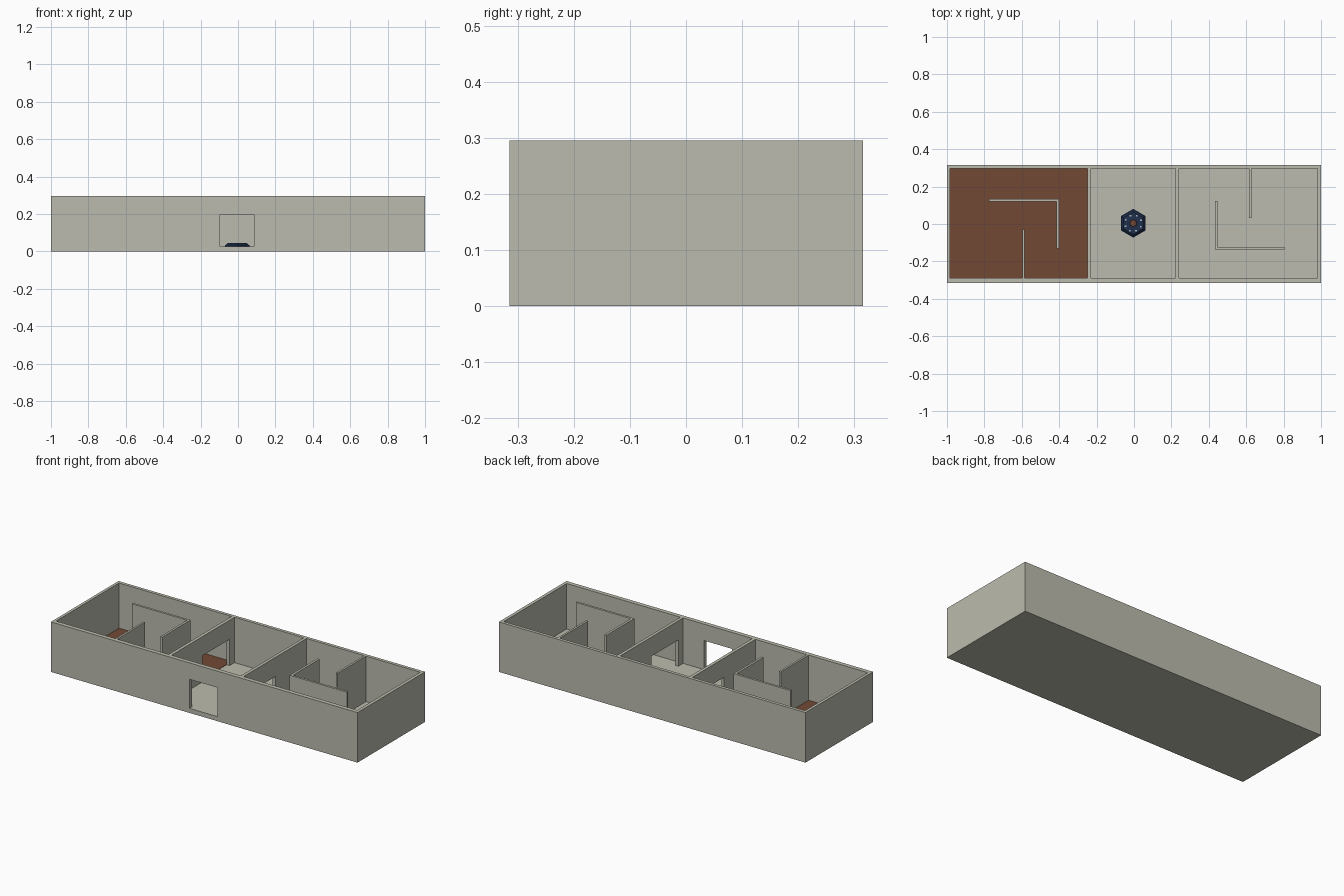
import bpy, bmesh, math

if "Cube" in bpy.data.objects:
    bpy.data.objects.remove(bpy.data.objects["Cube"])

FLOOR, TOP = 0.027, 0.295


def material(name, rgb):
    m = bpy.data.materials.new(name)
    m.diffuse_color = (*rgb, 1)
    m.use_nodes = True
    m.node_tree.nodes["Principled BSDF"].inputs["Base Color"].default_value = m.diffuse_color
    return m


PLASTER = material("warm grey plaster", (0.50, 0.50, 0.425))
CLAY = material("clay brown", (0.171, 0.066, 0.035))
NAVY = material("dark navy", (0.014, 0.030, 0.072))
PALE = material("pale blue", (0.40, 0.50, 0.58))


def add_object(name, bm, mat):
    me = bpy.data.meshes.new(name)
    bm.to_mesh(me)
    bm.free()
    me.materials.append(mat)
    ob = bpy.data.objects.new(name, me)
    bpy.context.collection.objects.link(ob)
    return ob


def box(name, x0, x1, y0, y1, z0, z1, mat):
    bm = bmesh.new()
    bmesh.ops.create_cube(bm, size=1)
    for v in bm.verts:
        v.co = ((x0 + x1) / 2 + v.co.x * (x1 - x0),
                (y0 + y1) / 2 + v.co.y * (y1 - y0),
                (z0 + z1) / 2 + v.co.z * (z1 - z0))
    return add_object(name, bm, mat)


def hexagon(name, r_low, r_high, z0, z1, mat, centre=(-0.004, 0.004)):
    bm = bmesh.new()
    bmesh.ops.create_cone(bm, cap_ends=True, segments=6,
                          radius1=r_low, radius2=r_high, depth=z1 - z0)
    # corners point along y
    spin = math.radians(30) if any(abs(v.co.y) < 1e-5 for v in bm.verts) else 0
    c, s = math.cos(spin), math.sin(spin)
    for v in bm.verts:
        x, y, z = v.co
        v.co = (c * x - s * y + centre[0], s * x + c * y + centre[1],
                z + (z0 + z1) / 2)
    return add_object(name, bm, mat)


def cut(target, *dims):
    """Carve a box out of the target and throw the cutter away."""
    cutter = box("cutter", *dims, PLASTER)
    cutter.hide_render = True
    mod = target.modifiers.new("cut", 'BOOLEAN')
    mod.operation, mod.solver, mod.object = 'DIFFERENCE', 'EXACT', cutter
    bpy.context.view_layer.objects.active = target
    bpy.ops.object.modifier_apply(modifier=mod.name)
    bpy.data.objects.remove(cutter)


# Building shell: floor slab, outer walls and two partitions
shell = box("building_shell", -1, 1, -0.315, 0.315, 0, TOP, PLASTER)
for x0, x1 in ((-0.983, -0.249), (-0.230, 0.222), (0.240, 0.981)):
    cut(shell, x0, x1, -0.29, 0.296, FLOOR, TOP + 0.1)

# Front entrance and the doorway in each partition
cut(shell, -0.096, 0.086, -0.4, -0.25, FLOOR, 0.198)
cut(shell, -0.27, -0.21, 0.0, 0.25, FLOOR, 0.182)
cut(shell, 0.20, 0.26, -0.245, 0.005, FLOOR, 0.182)

# Coloured floor of the left room
box("left_room_floor", -0.983, -0.249, -0.29, 0.296, FLOOR, FLOOR + 0.002, CLAY)

# Inner divider walls: an L and a stub in each side room
dividers = {
    "left_long_divider": (-0.776, -0.415, 0.120, 0.133),
    "left_cross_divider": (-0.415, -0.402, -0.130, 0.133),
    "left_stub_divider": (-0.597, -0.585, -0.290, -0.030),
    "right_long_divider": (0.446, 0.805, -0.136, -0.123),
    "right_cross_divider": (0.432, 0.446, -0.136, 0.123),
    "right_stub_divider": (0.616, 0.628, 0.032, 0.296),
}
for name, dims in dividers.items():
    box(name, *dims, FLOOR, TOP, PLASTER)

# Low hexagonal plinth in the middle room
hexagon("plinth_base", 0.077, 0.077, FLOOR, 0.034, NAVY)
hexagon("plinth_top", 0.072, 0.060, 0.034, 0.044, NAVY)
hexagon("plinth_centre", 0.020, 0.018, 0.044, 0.046, CLAY)

# Small pale marks around the plinth top
for i in range(8):
    a = math.radians(20 + 45 * i)
    x, y = -0.004 + 0.044 * math.cos(a), 0.004 + 0.044 * math.sin(a)
    box(f"plinth_mark_{i + 1}", x - 0.005, x + 0.005, y - 0.004, y + 0.004,
        0.043, 0.0455, PALE)
